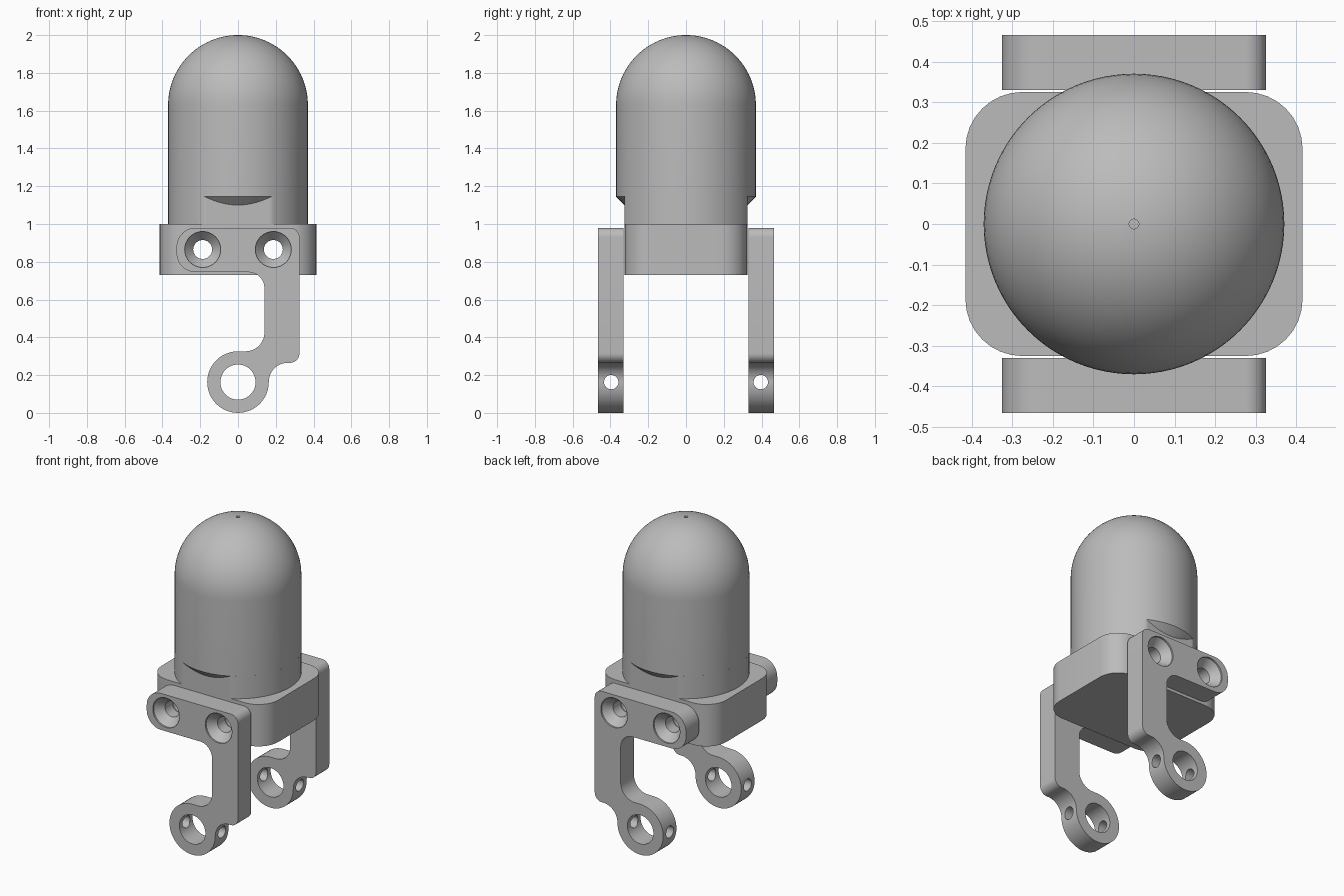
import bpy, bmesh, math
from mathutils import Matrix, Vector

old = bpy.data.objects.get("Cube")
if old:
    bpy.data.objects.remove(old, do_unlink=True)

grey = bpy.data.materials.new("mid grey")
grey.use_nodes = True
colour = (0.5, 0.5, 0.5, 1)
grey.diffuse_color = colour
grey.node_tree.nodes["Principled BSDF"].inputs["Base Color"].default_value = colour


def finish(name, bm, matrix=Matrix()):
    bmesh.ops.recalc_face_normals(bm, faces=bm.faces)
    mesh = bpy.data.meshes.new(name)
    bm.to_mesh(mesh)
    bm.free()
    mesh.transform(matrix)
    mesh.materials.append(grey)
    obj = bpy.data.objects.new(name, mesh)
    bpy.context.collection.objects.link(obj)
    return obj


def prism(name, outline, depth, matrix=Matrix()):
    """Extrude a flat outline upward from z = 0."""
    bm = bmesh.new()
    face = bm.faces.new([bm.verts.new((x, y, 0)) for x, y in outline])
    top = bmesh.ops.extrude_face_region(bm, geom=[face])["geom"]
    verts = [v for v in top if isinstance(v, bmesh.types.BMVert)]
    bmesh.ops.translate(bm, verts=verts, vec=(0, 0, depth))
    return finish(name, bm, matrix)


def lathe(name, profile, steps=64, matrix=Matrix()):
    """Turn a (radius, height) profile around z."""
    bm = bmesh.new()
    verts = [bm.verts.new((r, 0, h)) for r, h in profile]
    edges = [bm.edges.new(pair) for pair in zip(verts, verts[1:])]
    bmesh.ops.spin(bm, geom=verts + edges, cent=(0, 0, 0), axis=(0, 0, 1),
                   angle=math.tau, steps=steps, use_merge=True)
    bmesh.ops.remove_doubles(bm, verts=bm.verts, dist=1e-5)
    return finish(name, bm, matrix)


def rounded(corners, steps=12):
    """Outline from (x, y, radius) corners, each replaced by a tangent arc."""
    points = []
    for i, (x, y, radius) in enumerate(corners):
        p = Vector((x, y))
        a = (Vector(corners[i - 1][:2]) - p).normalized()
        b = (Vector(corners[(i + 1) % len(corners)][:2]) - p).normalized()
        centre = p + (a + b) * radius
        for k in range(steps + 1):
            t = k / steps * math.pi / 2
            q = centre - b * radius * math.cos(t) - a * radius * math.sin(t)
            if not points or (q - points[-1]).length > 1e-4:
                points.append(q)
    if (points[0] - points[-1]).length < 1e-4:
        points.pop()
    return points


def cut(obj, cutters):
    bpy.context.view_layer.objects.active = obj
    for cutter in cutters:
        mod = obj.modifiers.new("hole", "BOOLEAN")
        mod.operation, mod.solver, mod.object = "DIFFERENCE", "EXACT", cutter
        bpy.ops.object.modifier_apply(modifier=mod.name)


RADIUS, FLAT = 0.37, 0.325
SHOULDER, BASE_TOP = 1.145, 1.0
along_y = Matrix.Rotation(math.pi / 2, 4, "X")
along_x = Matrix.Rotation(math.pi / 2, 4, "Y")

# Domed housing with a conical underside and a pin hole at the tip
dome = [(0, 1.08), (0.305, 1.08), (RADIUS, SHOULDER)]
for k in range(24):
    t = k / 24 * math.pi / 2
    dome.append((RADIUS * math.cos(t), 2 - RADIUS + RADIUS * math.sin(t)))
dome += [(0.012, 2), (0.012, 1.9), (0, 1.9)]
housing = lathe("domed_housing", dome, 96)

# Lower housing: the same cylinder with flats at front and back
ring = [math.tau * k / 192 for k in range(192)]
neck_outline = [(RADIUS * math.cos(t),
                 max(-FLAT, min(FLAT, RADIUS * math.sin(t)))) for t in ring]
neck = prism("housing_neck", neck_outline, SHOULDER - BASE_TOP,
             Matrix.Translation((0, 0, BASE_TOP)))

# Base block with rounded corners
base_outline = rounded([(x, y, 0.14) for x, y in
                        ((-0.415, -FLAT), (0.415, -FLAT), (0.415, FLAT), (-0.415, FLAT))], 8)
base = prism("base_block", base_outline, 0.27, Matrix.Translation((0, 0, 0.73)))

# Screw holes, countersunk at both outer ends
sink = [(0, -0.5), (0.095, -0.5), (0.095, -0.455), (0.05, -0.405)]
sink += [(r, -h) for r, h in reversed(sink)]
screws = [lathe("screw_cutter", sink, 48, Matrix.Translation((x, 0, 0.865)) @ along_y)
          for x in (-0.187, 0.187)]

# Eyelet bore and its cross pin holes
EYE = 0.163


def rod(radius, half):
    return [(0, -half), (radius, -half), (radius, half), (0, half)]


bore = lathe("bore_cutter", rod(0.093, 0.6), 64, Matrix.Translation((0, 0, EYE)) @ along_y)
pins = [lathe("pin_cutter", rod(0.038, 0.3), 32, Matrix.Translation((0, y, EYE)) @ along_x)
        for y in (-0.396, 0.396)]
cut(base, screws)

# Two hanging brackets: screw bar, offset leg and eyelet
bracket_outline = rounded([
    (-0.325, 0.98, 0.1), (-0.325, 0.745, 0.1), (0.14, 0.745, 0.085),
    (0.14, 2 * EYE, 0.1), (-EYE, 2 * EYE, EYE), (-EYE, 0, EYE), (EYE, 0, EYE),
    (EYE, 0.265, 0.1), (0.325, 0.265, 0.05), (0.325, 0.98, 0.05)])
brackets = []
for name, y, pin in (("front_bracket", -0.33, pins[0]), ("back_bracket", 0.465, pins[1])):
    bracket = prism(name, bracket_outline, 0.135, Matrix.Translation((0, y, 0)) @ along_y)
    cut(bracket, screws + [bore, pin])
    brackets.append(bracket)

for cutter in screws + pins + [bore]:
    bpy.data.objects.remove(cutter, do_unlink=True)

# Smooth curved walls, keep edges sharp
bpy.ops.object.select_all(action="DESELECT")
for obj in [housing, neck, base] + brackets:
    obj.select_set(True)
bpy.context.view_layer.objects.active = housing
bpy.ops.object.shade_smooth_by_angle(angle=math.radians(30))
